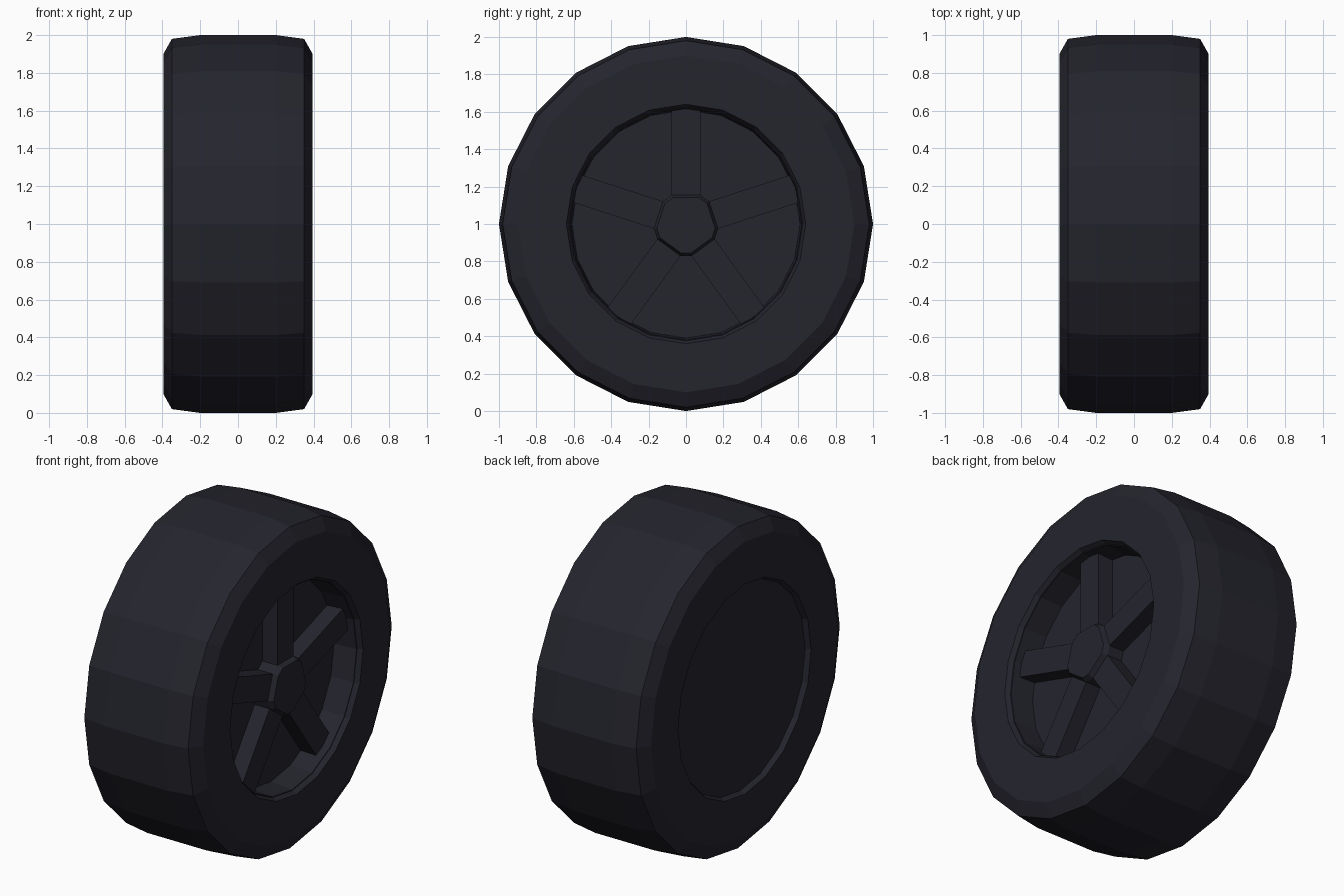
import bpy, bmesh, math

if "Cube" in bpy.data.objects:
    bpy.data.objects.remove(bpy.data.objects["Cube"], do_unlink=True)

SIDES = 20
SPOKES = 5
HALF_WIDTH = 0.077   # half the width of a spoke
SPOKE_ROOT = 0.155   # where a spoke meets the hub
SPOKE_FRONT = 0.32

dark = bpy.data.materials.new("dark_rubber")
dark.use_nodes = True
colour = (0.018, 0.018, 0.027, 1)
dark.diffuse_color = colour
shader = dark.node_tree.nodes["Principled BSDF"]
shader.inputs["Base Color"].default_value = colour
shader.inputs["Roughness"].default_value = 0.8


def loft(name, rings, closed=False):
    """Skin rings of (x, y, z) points; cap both ends unless the loop closes."""
    bm = bmesh.new()
    loops = [[bm.verts.new(p) for p in ring] for ring in rings]
    pairs = list(zip(loops, loops[1:]))
    if closed:
        pairs.append((loops[-1], loops[0]))
    else:
        bm.faces.new(loops[0])
        bm.faces.new(loops[-1])
    for a, b in pairs:
        for i in range(len(a)):
            j = (i + 1) % len(a)
            bm.faces.new((a[i], a[j], b[j], b[i]))
    bmesh.ops.recalc_face_normals(bm, faces=bm.faces)
    mesh = bpy.data.meshes.new(name)
    bm.to_mesh(mesh)
    bm.free()
    mesh.materials.append(dark)
    obj = bpy.data.objects.new(name, mesh)
    bpy.context.collection.objects.link(obj)
    obj.location.z = 1
    return obj


def circle(x, radius):
    angles = [2 * math.pi * i / SIDES for i in range(SIDES)]
    return [(x, radius * math.sin(a), radius * math.cos(a)) for a in angles]


def turned(x, y, z, angle):
    c, s = math.cos(angle), math.sin(angle)
    return (x, y * c + z * s, z * c - y * s)


# Tyre: half profile mirrored across the middle
half = [(0.2, 1.0), (0.35, 0.98), (0.395, 0.9), (0.395, 0.64), (0.37, 0.625)]
profile = [(-x, r) for x, r in reversed(half)] + half
loft("tyre", [circle(x, r) for x, r in profile], closed=True)

# Rim: flat back, dished front
rim = [(-0.365, 0.632), (0.365, 0.632), (0.365, 0.62), (0.22, 0.61)]
loft("rim", [circle(x, r) for x, r in rim])

# Five box spokes around the hub
turns = [2 * math.pi * i / SPOKES for i in range(SPOKES)]
corners = [(0.2, -1), (SPOKE_FRONT, -1), (SPOKE_FRONT, 1), (0.2, 1)]
for n, angle in enumerate(turns):
    loft(f"spoke_{n + 1}", [
        [turned(x, side * HALF_WIDTH, z, angle) for x, side in corners]
        for z in (SPOKE_ROOT - 0.01, 0.615)])


# Hub: ten-sided body between the spokes with a raised, tapered cap
def hub_ring(x, scale):
    return [turned(x, side * HALF_WIDTH * scale, SPOKE_ROOT * scale, a)
            for a in turns for side in (-1, 1)]


loft("hub", [hub_ring(0.2, 1), hub_ring(SPOKE_FRONT, 1), hub_ring(0.35, 0.91)])
